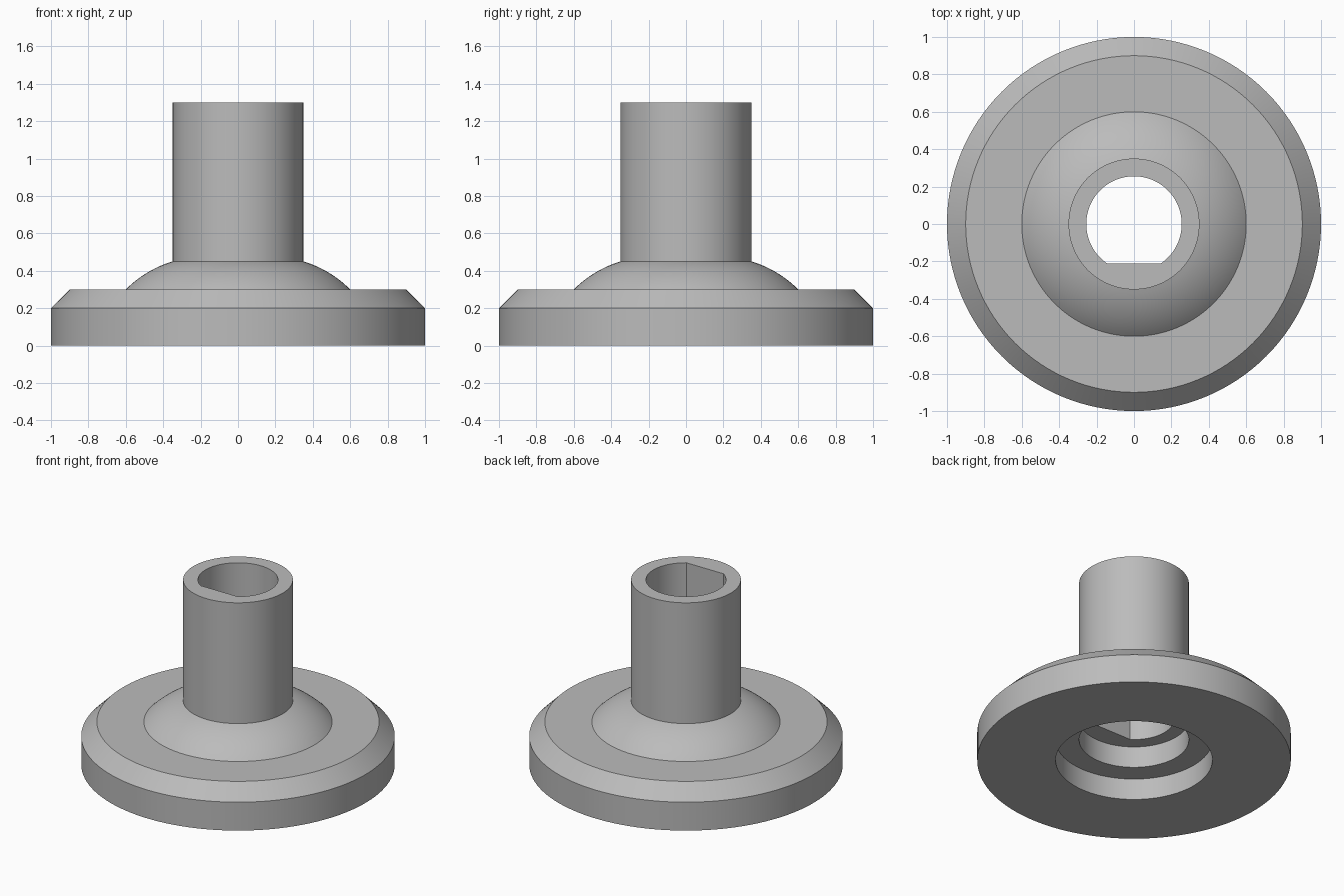
import bpy, bmesh, math

if "Cube" in bpy.data.objects:
    bpy.data.objects.remove(bpy.data.objects["Cube"])

SEG = 128
BORE, FLAT = 0.255, -0.21

grey = bpy.data.materials.new("plain grey")
grey.use_nodes = True
colour = (0.5, 0.5, 0.5, 1)
grey.diffuse_color = colour
grey.node_tree.nodes["Principled BSDF"].inputs["Base Color"].default_value = colour


def ring(bm, radius, z):
    angles = [2 * math.pi * i / SEG for i in range(SEG)]
    return [bm.verts.new((radius * math.cos(a), radius * math.sin(a), z)) for a in angles]


def bore_ring(bm, z):
    """D-shaped ring: a circle whose front is pressed onto a flat."""
    corner = math.asin(FLAT / BORE)
    flat_start, flat_end = math.pi - corner, 2 * math.pi + corner
    half = math.sqrt(BORE ** 2 - FLAT ** 2)
    angles = [2 * math.pi * i / SEG for i in range(SEG)]
    # snap the nearest ring points onto the two corners
    first = min(range(SEG), key=lambda i: abs(angles[i] - flat_start))
    last = min(range(SEG), key=lambda i: abs(angles[i] - flat_end))
    verts = []
    for i, a in enumerate(angles):
        if first <= i <= last:
            x = -half + 2 * half * (i - first) / (last - first)
            verts.append(bm.verts.new((x, FLAT, z)))
        else:
            verts.append(bm.verts.new((BORE * math.cos(a), BORE * math.sin(a), z)))
    return verts


# Domed shoulder: arc through the collar edge and the flange top
centre_x, centre_z, steps = 0.24, -0.0, 14
arc_r = math.hypot(0.6 - 0.175, 0.3 + 0.125)
start, end = math.atan2(0.425, 0.425), math.atan2(0.575, 0.175)
dome = []
for k in range(steps + 1):
    a = start + (end - start) * k / steps
    dome.append((0.175 + arc_r * math.cos(a), -0.125 + arc_r * math.sin(a)))

# Lathe profile from the underside recess, round the outside, to the tube top
profile = [(0.35, 0.3), (0.35, 0.15), (0.5, 0.15), (0.5, 0), (1, 0), (1, 0.2), (0.9, 0.3)]
profile += dome + [(0.35, 1.3)]

bm = bmesh.new()
rings = [ring(bm, r, z) for r, z in profile]
rings += [bore_ring(bm, 1.3), bore_ring(bm, 0.3)]
for lower, upper in zip(rings, rings[1:] + rings[:1]):
    for i in range(SEG):
        j = (i + 1) % SEG
        bm.faces.new((lower[i], lower[j], upper[j], upper[i]))
bmesh.ops.recalc_face_normals(bm, faces=bm.faces)

mesh = bpy.data.meshes.new("flanged_hub")
bm.to_mesh(mesh)
bm.free()
mesh.materials.append(grey)
hub = bpy.data.objects.new("flanged_hub", mesh)
bpy.context.collection.objects.link(hub)
bpy.context.view_layer.objects.active = hub
hub.select_set(True)
bpy.ops.object.shade_smooth_by_angle(angle=math.radians(25))
